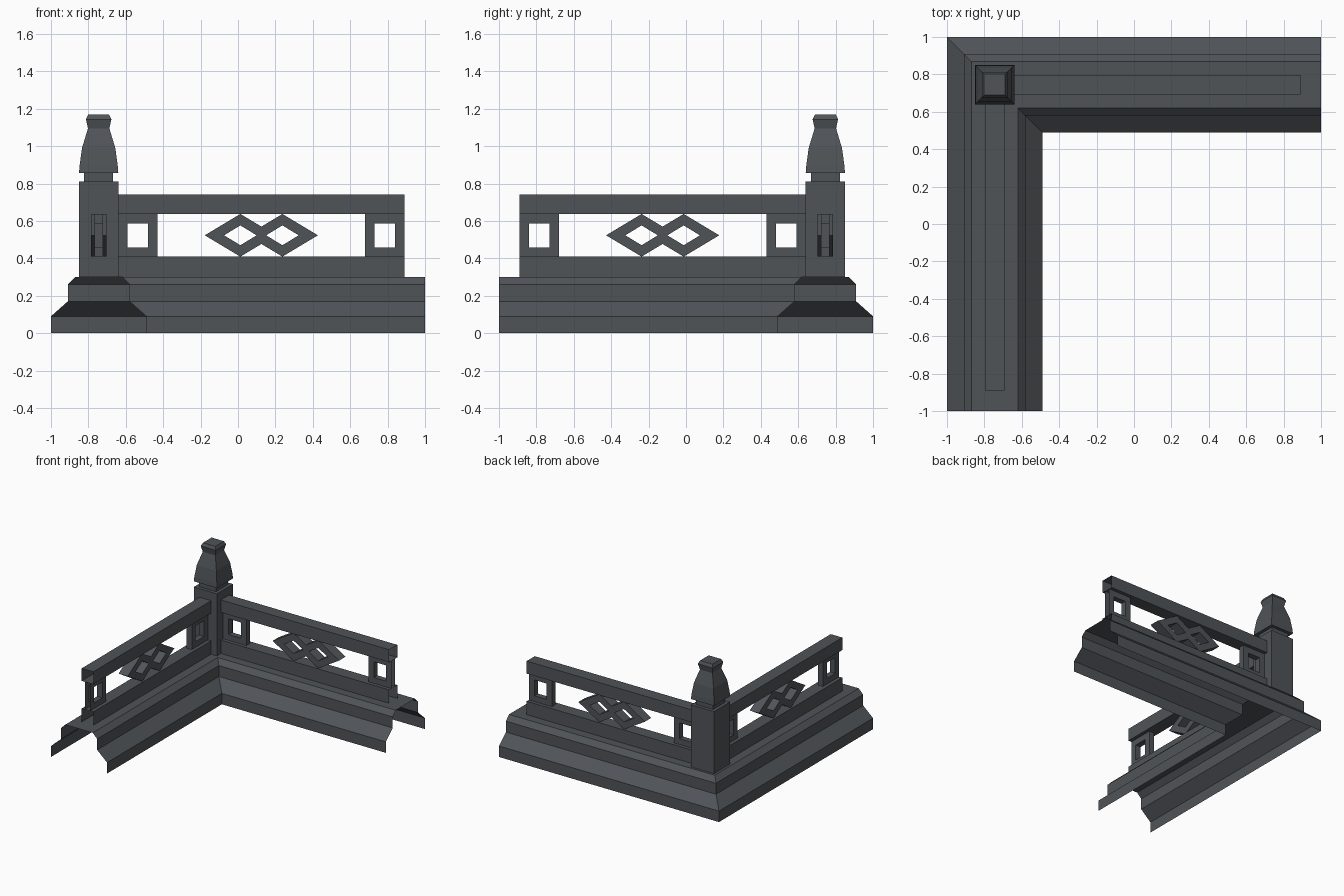
import bpy
import bmesh

cube = bpy.data.objects.get("Cube")
if cube:
    bpy.data.objects.remove(cube, do_unlink=True)

stone = bpy.data.materials.new("dark grey stone")
STONE = (0.08, 0.088, 0.097, 1)
stone.use_nodes = True
stone.diffuse_color = STONE
stone.node_tree.nodes["Principled BSDF"].inputs["Base Color"].default_value = STONE

AXIS = 0.745  # distance of both wings' centre lines from the middle


def finish(name, bm):
    mesh = bpy.data.meshes.new(name)
    bm.to_mesh(mesh)
    bm.free()
    mesh.materials.append(stone)
    bpy.context.collection.objects.link(bpy.data.objects.new(name, mesh))


def rect(x0, x1, z0, z1):
    return [(x0, z0), (x1, z0), (x1, z1), (x0, z1)]


def diamond(cx, cz, w, h):
    return [(cx - w, cz), (cx, cz - h), (cx + w, cz), (cx, cz + h)]


def panel(name, outline, thick, holes=(), open_x=(), open_z=()):
    """Extruded outline with holes on both wings; sides on open_x / open_z are left out."""
    for side in ("back", "left"):
        bm = bmesh.new()
        y = AXIS - thick / 2
        edges = []
        for loop in (outline, *holes):
            vs = [bm.verts.new((x, y, z)) for x, z in loop]
            if holes:
                edges += [bm.edges.new((a, b)) for a, b in zip(vs, vs[1:] + vs[:1])]
            else:
                bm.faces.new(vs)
        if holes:
            bmesh.ops.triangle_fill(bm, use_beauty=True, edges=edges)
        ext = bmesh.ops.extrude_face_region(bm, geom=bm.faces[:], use_keep_orig=True)
        moved = [g for g in ext["geom"] if isinstance(g, bmesh.types.BMVert)]
        bmesh.ops.translate(bm, verts=moved, vec=(0, thick, 0))
        bmesh.ops.recalc_face_normals(bm, faces=bm.faces[:])

        def is_open(f):
            return (any(all(abs(v.co.x - p) < 1e-4 for v in f.verts) for p in open_x)
                    or any(all(abs(v.co.z - p) < 1e-4 for v in f.verts) for p in open_z))
        bmesh.ops.delete(bm, geom=[f for f in bm.faces if is_open(f)], context="FACES")
        # The left wing is the back wing reflected over the corner diagonal
        if side == "left":
            for v in bm.verts:
                v.co.x, v.co.y = -v.co.y, -v.co.x
            bmesh.ops.reverse_faces(bm, faces=bm.faces[:])
        finish(f"{side}_{name}", bm)


# Stepped plinth: open shell swept round the mitred corner
profile = [(-1, 0), (-1, 0.09), (-0.91, 0.17), (-0.91, 0.26), (-0.87, 0.3),
           (-0.62, 0.3), (-0.58, 0.26), (-0.58, 0.17), (-0.49, 0.09), (-0.49, 0)]
bm = bmesh.new()
rows = [[bm.verts.new(co) for co in ((1, -p, z), (p, -p, z), (p, -1, z))] for p, z in profile]
for low, high in zip(rows, rows[1:]):
    for i in range(2):
        bm.faces.new((low[i], low[i + 1], high[i + 1], high[i]))
finish("plinth", bm)

# Corner post with neck and flared square finial
steps = [(0.105, 0.3), (0.105, 0.81), (0.078, 0.81), (0.078, 0.857), (0.105, 0.857),
         (0.102, 0.895), (0.089, 0.99), (0.057, 1.095), (0.068, 1.143), (0.056, 1.168)]
bm = bmesh.new()
rings = [[bm.verts.new((-AXIS + sx * r, AXIS + sy * r, z))
          for sx, sy in ((-1, -1), (1, -1), (1, 1), (-1, 1))] for r, z in steps]
for low, high in zip(rings, rings[1:]):
    for i in range(4):
        j = (i + 1) % 4
        bm.faces.new((low[i], low[j], high[j], high[i]))
bm.faces.new(rings[-1])
finish("corner_post", bm)

# Rails: hollow, open at the ends
START, END, LOW, HIGH = -0.64, 0.89, 0.41, 0.637
panel("bottom_rail", rect(START, END, 0.3, LOW), 0.105, open_x=(START, END), open_z=(0.3,))
panel("top_rail", rect(START, END, HIGH, 0.74), 0.105, open_x=(START, END))

# Window blocks at both ends of each railing
for label, x0, outer in (("inner_block", START, START), ("outer_block", END - 0.21, END)):
    panel(label, rect(x0, x0 + 0.21, LOW, HIGH), 0.047,
          holes=[rect(x0 + 0.05, x0 + 0.16, 0.457, 0.587)],
          open_x=(outer,), open_z=(LOW, HIGH))

# Pair of linked diamonds in the middle of each railing
MID_X, MID_Z, GAP, W, H = 0.125, 0.523, 0.1125, 0.19, 0.114
valley = H * (1 - GAP / W)
half = [(-GAP - W, 0), (-GAP, -H), (0, -valley), (GAP, -H)]
linked = [(MID_X + x, MID_Z + z) for x, z in half + [(-x, -z) for x, z in half]]
panel("linked_diamonds", linked, 0.083,
      holes=[diamond(MID_X + s * GAP, MID_Z, 0.087, 0.053) for s in (-1, 1)])
